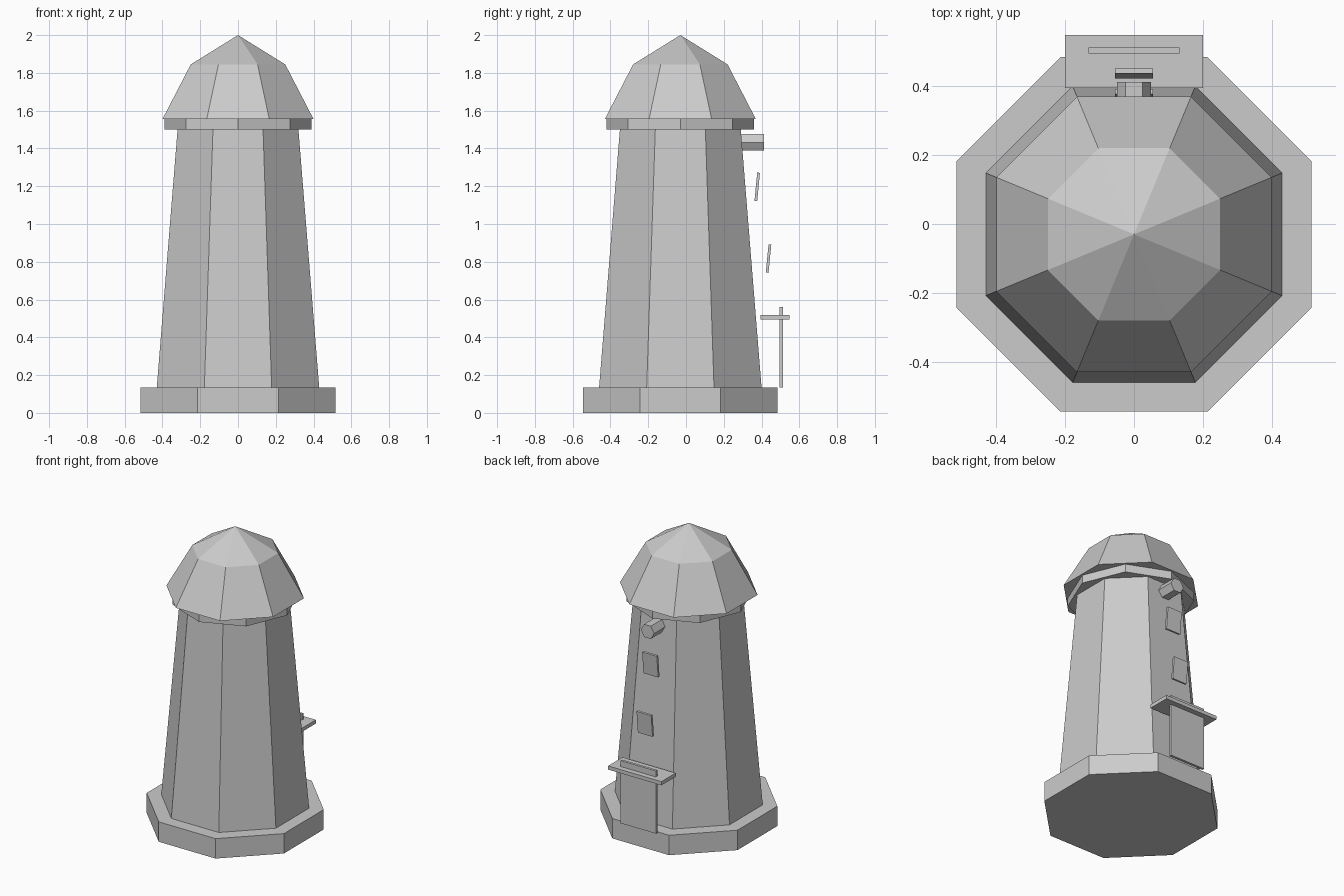
import bpy
import bmesh
from math import pi, cos, sin, radians
from mathutils import Matrix

cube = bpy.data.objects.get("Cube")
if cube:
    bpy.data.objects.remove(cube, do_unlink=True)

CENTRE_Y = -0.03
TO_CORNER = 1 / cos(pi / 8)   # apothem to corner radius of an octagon

grey = bpy.data.materials.new("plain_grey")
grey.use_nodes = True
grey.diffuse_color = (0.6, 0.6, 0.6, 1)
grey.node_tree.nodes["Principled BSDF"].inputs["Base Color"].default_value = (0.6, 0.6, 0.6, 1)


def finish(name, bm, matrix):
    bmesh.ops.recalc_face_normals(bm, faces=bm.faces)
    mesh = bpy.data.meshes.new(name)
    bm.to_mesh(mesh)
    bm.free()
    mesh.materials.append(grey)
    obj = bpy.data.objects.new(name, mesh)
    obj.matrix_world = matrix
    bpy.context.collection.objects.link(obj)
    return obj


def prism(name, rings, sides, turn, matrix):
    """Stack of flat-sided rings given as (corner radius, height); radius 0 is a tip."""
    bm = bmesh.new()
    loops = []
    for radius, z in rings:
        count = sides if radius else 1
        angles = [turn + 2 * pi * i / sides for i in range(count)]
        loops.append([bm.verts.new((radius * cos(a), radius * sin(a), z)) for a in angles])
    for low, high in zip(loops, loops[1:]):
        for i in range(sides):
            j = (i + 1) % sides
            if len(high) == 1:
                bm.faces.new((low[i], low[j], high[0]))
            else:
                bm.faces.new((low[i], low[j], high[j], high[i]))
    for loop in (loops[0], loops[-1]):
        if len(loop) > 1:
            bm.faces.new(loop)
    return finish(name, bm, matrix)


def box(name, size, centre, tilt=0):
    bm = bmesh.new()
    bmesh.ops.create_cube(bm, size=1)
    bmesh.ops.scale(bm, vec=size, verts=bm.verts)
    return finish(name, bm, Matrix.Translation(centre) @ Matrix.Rotation(tilt, 4, "X"))


# Octagonal body: plinth, tapering tower, turned collar and faceted dome
axis = Matrix.Translation((0, CENTRE_Y, 0))
octagons = {
    "plinth": [(0.515, 0), (0.515, 0.135)],
    "tower": [(0.43, 0.135), (0.32, 1.5)],
    "dome": [(0.4, 1.555), (0.25, 1.845), (0, 2)],
}
for part, rings in octagons.items():
    prism(part, [(r * TO_CORNER, z) for r, z in rings], 8, pi / 8, axis)
prism("collar", [(0.39, 1.5), (0.39, 1.555)], 8, 0, axis)

# Hexagonal lamp sticking out of the back wall
lamp_place = Matrix.Translation((0, 0.413, 1.432)) @ Matrix.Rotation(pi / 2, 4, "X")
prism("lamp", [(0.05, 0), (0.05, 0.125)], 6, 0, lamp_place)

# Two window plates, leaning outward at the top
for name, y, z in (("upper_window", 0.377, 1.197), ("lower_window", 0.437, 0.817)):
    box(name, (0.11, 0.0145, 0.15), (0, y, z), radians(-5.5))

# Doorway with its flat canopy
box("door", (0.265, 0.017, 0.425), (0, 0.504, 0.3475))
box("canopy", (0.4, 0.154, 0.025), (0, 0.472, 0.507))
